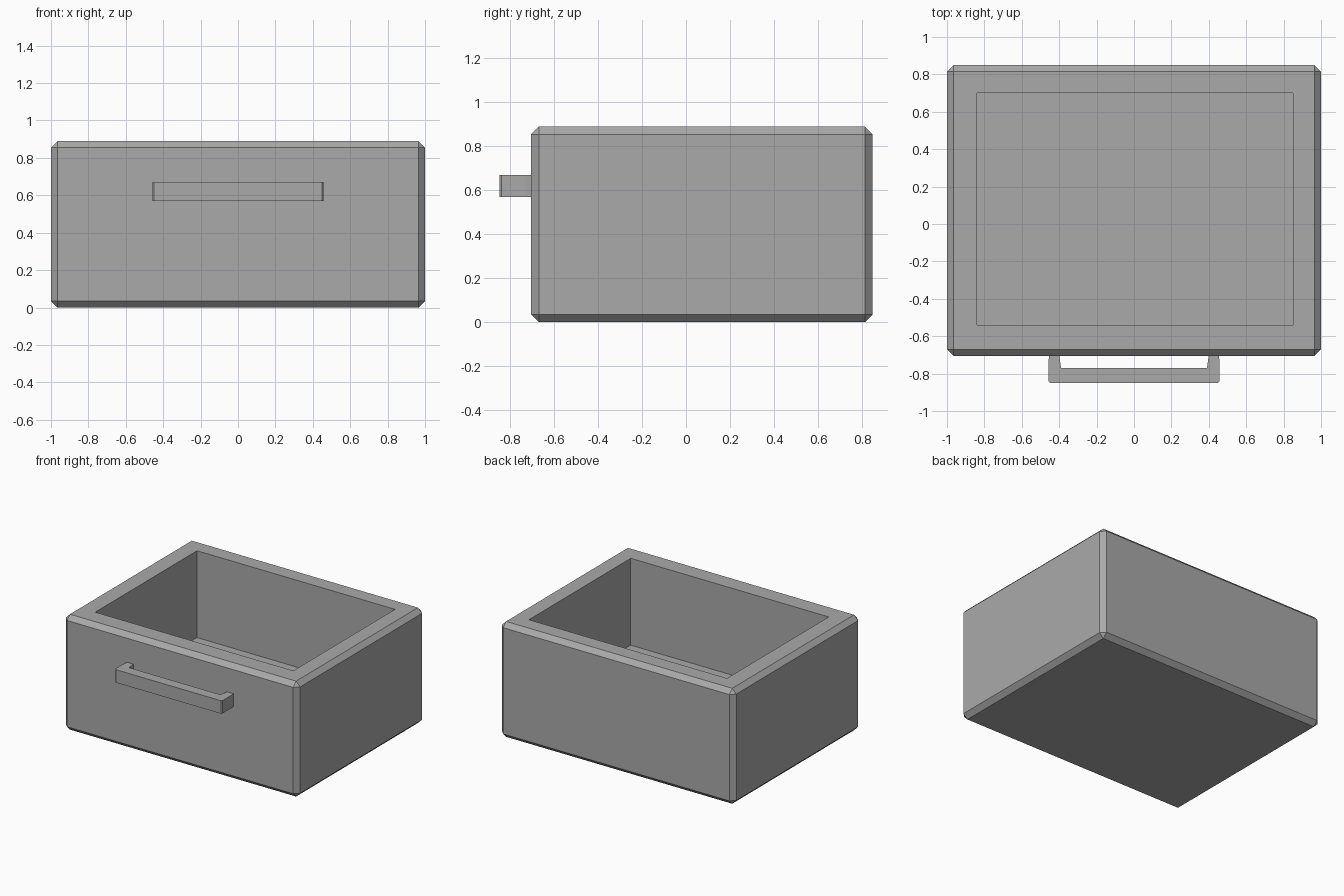
import bpy
import bmesh
from mathutils import Vector

cube = bpy.data.objects.get("Cube")
if cube:
    bpy.data.objects.remove(cube, do_unlink=True)

# Single grey finish
grey = bpy.data.materials.new("plain_grey")
grey.use_nodes = True
colour = (0.4, 0.4, 0.4, 1)
grey.diffuse_color = colour
grey.node_tree.nodes["Principled BSDF"].inputs["Base Color"].default_value = colour


def finish(bm, name):
    bmesh.ops.recalc_face_normals(bm, faces=bm.faces)
    mesh = bpy.data.meshes.new(name)
    bm.to_mesh(mesh)
    bm.free()
    mesh.materials.append(grey)
    obj = bpy.data.objects.new(name, mesh)
    bpy.context.collection.objects.link(obj)
    return obj


# Drawer box: chamfered block with an off-centre cavity sunk into the top
low, high = Vector((-1, -0.705, 0)), Vector((1, 0.85, 0.89))
cavity_low, cavity_high = Vector((-0.84, -0.54, 0.22)), Vector((0.85, 0.7, 0.89))
bm = bmesh.new()
bmesh.ops.create_cube(bm, size=1)
for v in bm.verts:
    v.co = [high[i] if v.co[i] > 0 else low[i] for i in range(3)]
bmesh.ops.bevel(bm, geom=bm.edges[:], offset=0.035, segments=1, affect='EDGES')
top = max(bm.faces, key=lambda f: f.calc_center_median().z)
centre = top.calc_center_median()
bmesh.ops.inset_individual(bm, faces=[top], thickness=0.1)
for v in top.verts:
    v.co.x = cavity_high.x if v.co.x > centre.x else cavity_low.x
    v.co.y = cavity_high.y if v.co.y > centre.y else cavity_low.y
floor = bmesh.ops.extrude_discrete_faces(bm, faces=[top])["faces"][0]
for v in floor.verts:
    v.co.z = cavity_low.z
finish(bm, "drawer_box")

# Pull handle: U-shaped plan profile extruded upwards
half = [(0.39, -0.77), (0.4, -0.7), (0.453, -0.7), (0.457, -0.73),
        (0.457, -0.84), (0.448, -0.85)]
outline = half + [(-x, y) for x, y in reversed(half)]
bm = bmesh.new()
face = bm.faces.new([bm.verts.new((x, y, 0.57)) for x, y in outline])
raised = bmesh.ops.extrude_face_region(bm, geom=[face])["geom"]
bmesh.ops.translate(bm, vec=(0, 0, 0.1),
                    verts=[g for g in raised if isinstance(g, bmesh.types.BMVert)])
finish(bm, "pull_handle")
